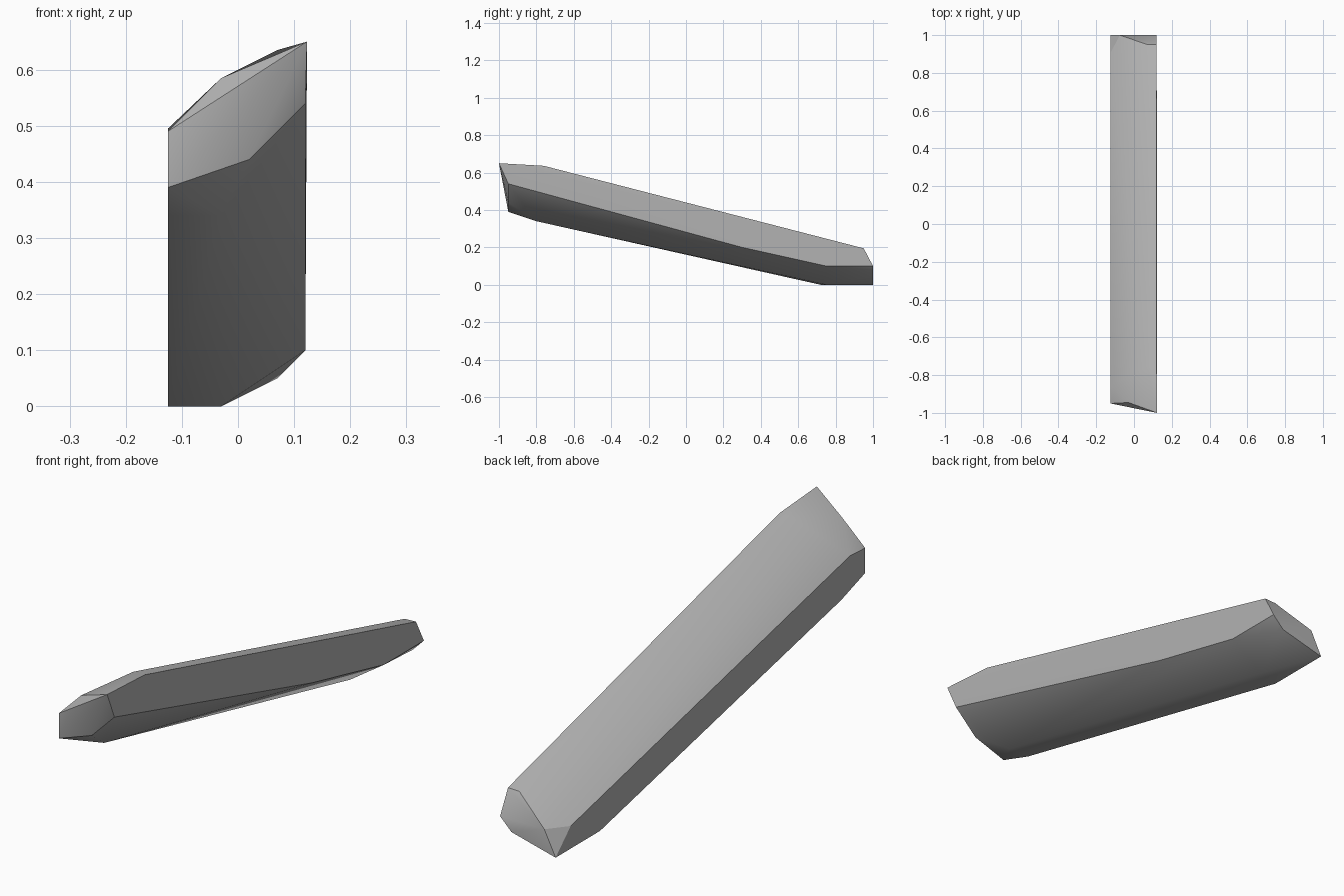
import bpy
import bmesh
from math import radians

default_cube = bpy.data.objects.get("Cube")
if default_cube:
    bpy.data.objects.remove(default_cube, do_unlink=True)


def flat_material(name, value):
    material = bpy.data.materials.new(name)
    material.use_nodes = True
    colour = (value, value, value, 1)
    material.diffuse_color = colour
    material.node_tree.nodes["Principled BSDF"].inputs["Base Color"].default_value = colour
    return material


LEFT, RIGHT = 0.12, -0.125

# Outlines of the two flat long sides, as (y, z)
left_outline = [(-0.95, 0.54), (-0.76, 0.636), (0.95, 0.195),
                (1, 0.1), (0.75, 0.1), (0.3, 0.2)]
right_outline = [(-0.95, 0.39), (-0.95, 0.49), (-0.855, 0.495),
                 (0.905, 0.09), (1, 0), (0.72, 0), (-0.8, 0.34)]

# Chipped corners between the sides, as (x, y, z)
front_chips = [(0.123, -1, 0.65), (0.02, -0.95, 0.44), (-0.03, -0.945, 0.585)]
top_chips = [(0.07, -0.76, 0.635), (0.07, 0.95, 0.193)]
back_chips = [(-0.075, 1, 0.1), (0.07, 1, 0.05)]
bottom_chips = [(-0.03, -0.8, 0.34), (-0.03, 0.75, 0)]

points = [(LEFT, y, z) for y, z in left_outline]
points += [(RIGHT, y, z) for y, z in right_outline]
points += front_chips + top_chips + back_chips + bottom_chips

# Slanted slab wrapped tightly around all its corners
bm = bmesh.new()
for point in points:
    bm.verts.new(point)
bmesh.ops.convex_hull(bm, input=bm.verts)
loose = [v for v in bm.verts if not v.link_faces]
bmesh.ops.delete(bm, geom=loose, context='VERTS')
bmesh.ops.dissolve_limit(bm, angle_limit=radians(1),
                         verts=bm.verts, edges=bm.edges)
bmesh.ops.recalc_face_normals(bm, faces=bm.faces)
mesh = bpy.data.meshes.new("stone_slab")
bm.to_mesh(mesh)
bm.free()
mesh.materials.append(flat_material("stone grey", 0.45))

slab = bpy.data.objects.new("stone_slab", mesh)
bpy.context.collection.objects.link(slab)

# Soft facets with crisp main edges
bpy.ops.object.select_all(action='DESELECT')
slab.select_set(True)
bpy.context.view_layer.objects.active = slab
bpy.ops.object.shade_smooth_by_angle(angle=radians(30))
